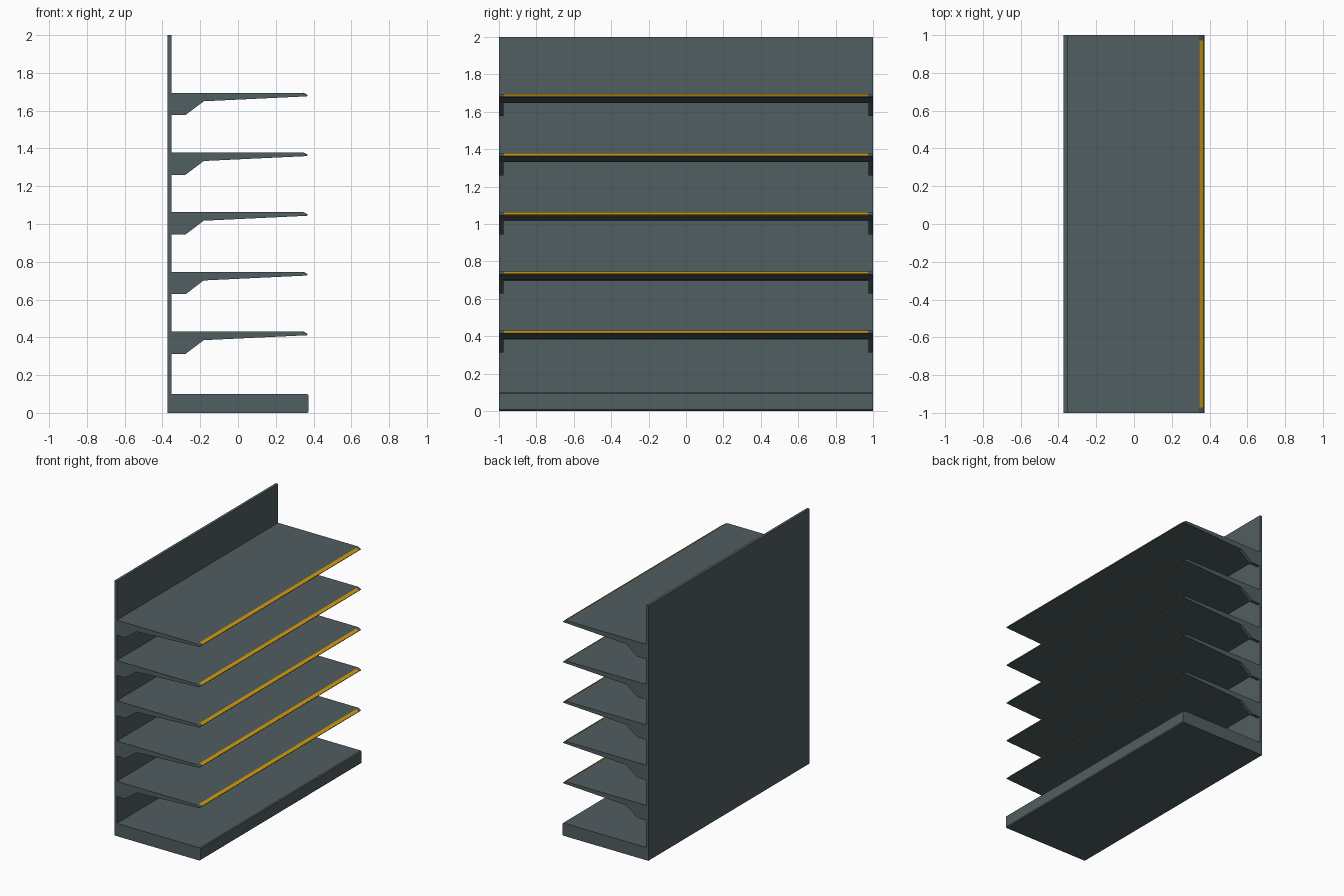
import bpy, bmesh

if "Cube" in bpy.data.objects:
    bpy.data.objects.remove(bpy.data.objects["Cube"])


def material(name, rgb):
    m = bpy.data.materials.new(name)
    m.diffuse_color = (*rgb, 1)
    m.use_nodes = True
    m.node_tree.nodes["Principled BSDF"].inputs["Base Color"].default_value = m.diffuse_color
    return m


slate = material("slate_grey", (0.083, 0.112, 0.122))
amber = material("amber_yellow", (0.66, 0.34, 0.003))


def extrude(name, profile, y0, y1, mat):
    """Extrude an (x, z) profile from y0 to y1."""
    bm = bmesh.new()
    face = bm.faces.new([bm.verts.new((x, y0, z)) for x, z in profile])
    ext = bmesh.ops.extrude_face_region(bm, geom=[face])
    verts = [g for g in ext["geom"] if isinstance(g, bmesh.types.BMVert)]
    bmesh.ops.translate(bm, verts=verts, vec=(0, y1 - y0, 0))
    bmesh.ops.recalc_face_normals(bm, faces=bm.faces)
    mesh = bpy.data.meshes.new(name)
    bm.to_mesh(mesh)
    bm.free()
    mesh.materials.append(mat)
    obj = bpy.data.objects.new(name, mesh)
    bpy.context.collection.objects.link(obj)
    return obj


BACK, INNER, FRONT = -0.373, -0.352, 0.373

# Back panel
extrude("back_panel", [(BACK, 0), (INNER, 0), (INNER, 2), (BACK, 2)], -1, 1, slate)

# Base plinth with small bevels along the front edge
b = 0.007
extrude("base_plinth", [(INNER, 0), (FRONT - b, 0), (FRONT, b), (FRONT, 0.1 - b),
                        (FRONT - b, 0.1), (INNER, 0.1)], -1, 1, slate)

for i in range(5):
    top = 0.43 + i * 0.3162
    # Tapered shelf with sloping front lip
    extrude(f"shelf_{i+1}", [(INNER, top), (0.345, top), (0.368, top - 0.014),
                             (0.365, top - 0.019), (-0.18, top - 0.045),
                             (INNER, top - 0.047)], -1, 1, slate)
    # Price strip lying on the lip
    extrude(f"price_strip_{i+1}", [(0.345, top - 0.001), (0.3465, top + 0.001),
                                   (0.368, top - 0.0115), (0.3665, top - 0.014)],
            -0.972, 0.972, amber)
    # End brackets under the shelf
    for side, y in (("front", -1), ("rear", 0.975)):
        extrude(f"bracket_{side}_{i+1}",
                [(INNER, top - 0.03), (-0.18, top - 0.044), (-0.278, top - 0.118),
                 (INNER, top - 0.118)], y, y + 0.025, slate)
